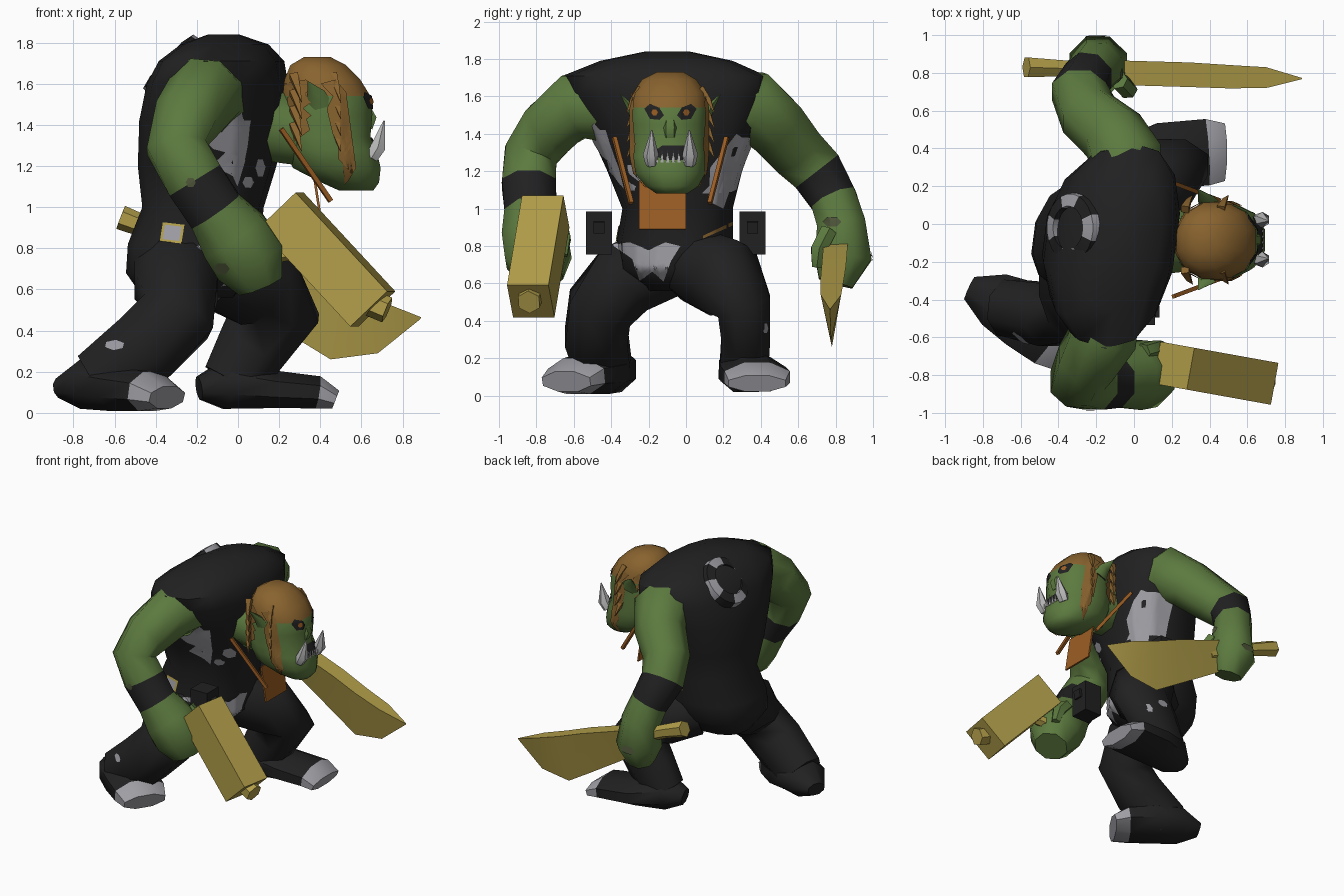
import bpy, bmesh, math
from mathutils import Vector
from mathutils.bvhtree import BVHTree

if "Cube" in bpy.data.objects:
    bpy.data.objects.remove(bpy.data.objects["Cube"])

COLOURS = {
    "black_cloth": (0.015, 0.015, 0.016), "green_skin": (0.108, 0.195, 0.05),
    "brass": (0.44, 0.34, 0.067), "hair_brown": (0.25, 0.125, 0.028),
    "grey_plate": (0.34, 0.34, 0.37), "rust_orange": (0.33, 0.11, 0.017),
    "tusk_ivory": (0.5, 0.5, 0.5), "dark_skin": (0.075, 0.09, 0.04),
}
MATS = {}
for label, rgb in COLOURS.items():
    m = bpy.data.materials.new(label)
    m.use_nodes = True
    m.diffuse_color = (*rgb, 1)
    m.node_tree.nodes["Principled BSDF"].inputs["Base Color"].default_value = (*rgb, 1)
    MATS[label] = m
X, Y, Z = Vector((1, 0, 0)), Vector((0, 1, 0)), Vector((0, 0, 1))
made = []


def finish(name, bm, mats):
    me = bpy.data.meshes.new(name)
    bm.to_mesh(me)
    bm.free()
    for label in mats:
        me.materials.append(MATS[label])
    ob = bpy.data.objects.new(name, me)
    bpy.context.scene.collection.objects.link(ob)
    made.append(ob)
    return ob


def loft(name, rings, mats, segs=None):
    """Skin a list of rings; segs gives the material slot of each segment."""
    bm = bmesh.new()
    vs = [[bm.verts.new(p) for p in r] for r in rings]
    n = len(rings[0])
    segs = segs or [0] * (len(rings) - 1)
    for i, slot in enumerate(segs):
        for j in range(n):
            k = (j + 1) % n
            bm.faces.new((vs[i][j], vs[i][k], vs[i + 1][k], vs[i + 1][j])).material_index = slot
    bm.faces.new(vs[0][::-1]).material_index = segs[0]
    bm.faces.new(vs[-1]).material_index = segs[-1]
    bmesh.ops.recalc_face_normals(bm, faces=bm.faces)
    return finish(name, bm, mats)


def limb(name, path, mats, ref=X, sides=8, segs=None):
    """Tube along (x, y, z, radius[, second radius]) stations."""
    pts = [Vector(p[:3]) for p in path]
    rings = []
    for i, p in enumerate(path):
        t = (pts[min(i + 1, len(pts) - 1)] - pts[max(i - 1, 0)]).normalized()
        a = t.cross(ref).normalized()
        b = a.cross(t)
        angles = [math.tau * (j + 0.5) / sides for j in range(sides)]
        rings.append([pts[i] + a * p[3] * math.cos(w) + b * p[-1] * math.sin(w) for w in angles])
    return loft(name, rings, mats, segs)


def block(name, a, b, wide, deep, mat, ref=Z):
    s = math.sqrt(0.5)
    return limb(name, [(*a, wide * s, deep * s), (*b, wide * s, deep * s)], [mat], ref, 4)


def stack(name, levels, mats, sides, square, shear):
    """Body from level ovals: z, x min, x max, y min, y max."""
    def bend(c):
        return math.copysign(abs(c) ** square, c)
    rings = []
    for z, x0, x1, y0, y1 in levels:
        ring = []
        for j in range(sides):
            w = math.tau * (j + 0.5) / sides
            dy = (y1 - y0) / 2 * bend(math.sin(w))
            ring.append(((x0 + x1) / 2 + (x1 - x0) / 2 * bend(math.cos(w)) + shear * dy, (y0 + y1) / 2 + dy, z))
        rings.append(ring)
    return loft(name, rings, mats)


def patch(name, outline, ray, mat, *targets, lift=0.007):
    """Thin painted plate: a flat outline dropped along a ray on to surfaces."""
    ray = Vector(ray)
    u = Y if ray.x else X
    trees = [BVHTree.FromPolygons([w.co for w in t.data.vertices], [tuple(p.vertices) for p in t.data.polygons])
             for t in targets]
    bm = bmesh.new()
    bm.faces.new([bm.verts.new(u * a + Z * b - ray * 4) for a, b in outline])
    bmesh.ops.triangulate(bm, faces=bm.faces)
    bmesh.ops.subdivide_edges(bm, edges=bm.edges[:], cuts=7, use_grid_fill=True)
    missed = []
    for w in bm.verts:
        hits = [h for h in (t.ray_cast(w.co, ray)[0] for t in trees) if h]
        if hits:
            w.co = min(hits, key=ray.dot) - ray * lift
        else:
            missed.append(w)
    bmesh.ops.delete(bm, geom=missed, context="VERTS")
    bmesh.ops.recalc_face_normals(bm, faces=bm.faces)
    if sum(f.normal.dot(ray) for f in bm.faces) > 0:
        bmesh.ops.reverse_faces(bm, faces=bm.faces)
    return finish(name, bm, [mat])


def blob(cx, cy, rx, ry, n=6, turn=0.0):
    return [(cx + rx * math.cos(math.tau * i / n + turn), cy + ry * math.sin(math.tau * i / n + turn)) for i in range(n)]


FRONT, FROM_RIGHT, FROM_LEFT = (-1, 0, 0), (0, 1, 0), (0, -1, 0)

# Torso
torso = stack("torso", [
    (0.56, -0.46, -0.02, -0.22, 0.1), (0.68, -0.54, 0.1, -0.36, 0.21),
    (0.82, -0.53, 0.1, -0.37, 0.25), (1.0, -0.46, 0.12, -0.34, 0.25),
    (1.2, -0.48, 0.18, -0.42, 0.3), (1.42, -0.47, 0.22, -0.52, 0.38),
    (1.6, -0.43, 0.23, -0.63, 0.43), (1.71, -0.37, 0.21, -0.66, 0.43),
    (1.79, -0.27, 0.14, -0.46, 0.25), (1.84, -0.14, 0.0, -0.22, 0.02)], ["black_cloth"], 14, 0.82, 0.13)

# Arms with black wrist bands
SKIN = ["green_skin", "black_cloth"]
left_arm = limb("left_arm", [
    (-0.05, 0.2, 1.55, 0.2), (-0.04, 0.36, 1.55, 0.2), (-0.11, 0.47, 1.45, 0.18),
    (-0.24, 0.58, 1.32, 0.165), (-0.29, 0.7, 1.2, 0.155), (-0.24, 0.79, 1.05, 0.135),
    (-0.2, 0.83, 0.92, 0.14), (-0.19, 0.84, 0.74, 0.165), (-0.18, 0.8, 0.6, 0.1)],
    SKIN, segs=[0, 0, 0, 0, 1, 0, 0, 0])
right_arm = limb("right_arm", [
    (-0.15, -0.42, 1.54, 0.2), (-0.16, -0.59, 1.55, 0.19), (-0.25, -0.73, 1.43, 0.17),
    (-0.3, -0.83, 1.29, 0.155), (-0.21, -0.84, 1.13, 0.155), (-0.11, -0.83, 0.98, 0.15),
    (-0.02, -0.81, 0.86, 0.185), (0.06, -0.79, 0.74, 0.19), (0.11, -0.77, 0.62, 0.12)],
    SKIN, segs=[0, 0, 0, 0, 1, 0, 0, 0])
limb("left_thumb", [(-0.08, 0.76, 0.88, 0.05), (-0.03, 0.71, 0.78, 0.05), (-0.05, 0.7, 0.69, 0.03)], SKIN, sides=6)
limb("right_thumb", [(0.05, -0.68, 0.92, 0.05), (0.13, -0.66, 0.84, 0.05), (0.16, -0.66, 0.75, 0.03)], SKIN, sides=6)

# Legs and boots
right_leg = limb("right_leg", [
    (-0.3, -0.12, 0.72, 0.22), (-0.3, -0.33, 0.62, 0.22), (-0.3, -0.46, 0.47, 0.2, 0.19),
    (-0.45, -0.48, 0.32, 0.2, 0.18), (-0.67, -0.44, 0.15, 0.18, 0.16)], ["black_cloth"], Y)
left_leg = limb("left_leg", [
    (-0.12, 0.04, 0.7, 0.2), (0.1, 0.2, 0.63, 0.23), (0.18, 0.31, 0.48, 0.23, 0.16),
    (0.07, 0.32, 0.32, 0.19, 0.14), (-0.03, 0.31, 0.15, 0.16, 0.14)], ["black_cloth"], Y)
BOOT = ["black_cloth", "grey_plate"]
limb("right_boot", [
    (-0.87, -0.34, 0.12, 0.07, 0.05), (-0.74, -0.4, 0.14, 0.16, 0.13), (-0.58, -0.48, 0.12, 0.2, 0.12),
    (-0.43, -0.585, 0.105, 0.195, 0.105), (-0.345, -0.64, 0.075, 0.165, 0.06)], BOOT, Z, 8, [0, 0, 0, 1])
limb("left_boot", [
    (-0.19, 0.28, 0.12, 0.07, 0.06), (-0.06, 0.31, 0.14, 0.15, 0.13), (0.15, 0.36, 0.115, 0.19, 0.1),
    (0.385, 0.38, 0.1, 0.19, 0.085), (0.475, 0.38, 0.065, 0.165, 0.05)], BOOT, Z, 8, [0, 0, 0, 1])

# Neck and head, with hair on the upper faces
limb("neck", [(0.05, -0.09, 1.42, 0.2), (0.3, -0.09, 1.36, 0.17)], SKIN, Z)
head = stack("head", [
    (1.08, 0.49, 0.66, -0.16, 0.01), (1.12, 0.4, 0.69, -0.22, 0.07), (1.19, 0.26, 0.7, -0.28, 0.11),
    (1.28, 0.22, 0.68, -0.3, 0.12), (1.34, 0.21, 0.65, -0.3, 0.12), (1.45, 0.21, 0.66, -0.3, 0.12),
    (1.54, 0.21, 0.65, -0.3, 0.12), (1.62, 0.22, 0.6, -0.29, 0.11), (1.69, 0.25, 0.53, -0.24, 0.06),
    (1.73, 0.32, 0.45, -0.16, -0.01)], ["green_skin", "hair_brown"], 12, 0.92, 0)
for f in head.data.polygons:
    f.material_index = int(f.center.z > 1.56)
limb("nose", [(0.6, -0.085, 1.51, 0.03), (0.635, -0.085, 1.43, 0.045), (0.62, -0.085, 1.39, 0.04)], SKIN, Y, 6)
patch("mouth", blob(-0.07, 1.3, 0.11, 0.045), FRONT, "black_cloth", head)

# Paired face parts, mirrored about the middle of the head
for side, s in (("left", 1), ("right", -1)):
    def at(y):
        return -0.083 + s * y
    socket = [(at(0.035), 1.5), (at(0.06), 1.475), (at(0.11), 1.48), (at(0.14), 1.535), (at(0.11), 1.56), (at(0.06), 1.54)]
    patch(side + "_eye_socket", socket, FRONT, "black_cloth", head)
    patch(side + "_eye", blob(at(0.085), 1.515, 0.018, 0.018), FRONT, "rust_orange", head, lift=0.013)
    limb(side + "_tusk", [(0.65, at(0.1), 1.24, 0.035), (0.68, at(0.105), 1.29, 0.042),
                          (0.71, at(0.1), 1.42, 0.004)], ["tusk_ivory"], Y, 6)
    for k in range(3):
        y = at(0.015 + 0.03 * k)
        limb(f"{side}_tooth_{k}", [(0.675, y, 1.25, 0.012), (0.69, y, 1.31, 0.002)], ["tusk_ivory"], Y, 4)
    limb(side + "_ear", [(0.4, at(0.19), 1.49, 0.03, 0.06), (0.38, at(0.22), 1.55, 0.02, 0.045),
                         (0.34, at(0.265), 1.61, 0.003)], SKIN, X, 6)
    # Jagged locks of hair down the cheek and behind the ear
    for name, top, low, w in (("cheek_lock", (0.46, 1.6), (0.55, 1.11), 0.034), ("back_lock", (0.3, 1.6), (0.31, 1.32), 0.05)):
        edge_a, edge_b = [], []
        for i in range(9):
            t = i / 8
            x, z = top[0] + (low[0] - top[0]) * t, top[1] + (low[1] - top[1]) * t
            x += 0.022 if i % 2 else -0.022
            half = w * (1.05 - 0.75 * t)
            edge_a.append((x - half, z))
            edge_b.append((x + half, z + 0.02))
        patch(f"{side}_{name}", edge_a + edge_b[::-1], (0, -s, 0), "hair_brown", head, lift=0.009)
    for x, row in ((0.27, "back"), (0.46, "cheek")):
        for k in range(4):
            z = 1.64 - 0.08 * k
            limb(f"{side}_{row}_spike_{k}", [(x, at(0.16), z, 0.03), (x + 0.02, at(0.205), z - 0.06, 0.018),
                                             (x + 0.04, at(0.235), z - 0.13, 0.002)], ["hair_brown"], X, 4)
    # Collar sticks and belt pouches
    block(side + "_collar_stick", (0.21, at(0.3), 1.38), (0.45, at(0.21), 1.03), 0.022, 0.022, "rust_orange")
    y = 0.355 if s > 0 else -0.465
    block(side + "_pouch", (0.04, y, 0.755), (0.04, y, 0.985), 0.14, 0.14, "black_cloth", X)
    block(side + "_pouch_clasp", (0.115, y, 0.87), (0.125, y, 0.93), 0.06, 0.02, "black_cloth", X)

# Throat flap
block("throat_flap", (0.37, -0.125, 1.15), (0.41, -0.125, 0.89), 0.25, 0.012, "rust_orange", X)

# Grey worn plates on the clothes
patch("left_chest_panel", [(0.12, 1.04), (0.2, 1.0), (0.27, 1.2), (0.33, 1.36), (0.27, 1.4), (0.13, 1.22)], FRONT, "grey_plate", torso)
patch("left_side_panel", [(-0.06, 1.1), (0.14, 1.08), (0.16, 1.38), (-0.06, 1.38)], FROM_LEFT, "grey_plate", torso)
patch("right_chest_panel", [(-0.47, 1.42), (-0.41, 1.2), (-0.33, 1.1), (-0.36, 1.22), (-0.43, 1.42)], FRONT, "grey_plate", torso)
patch("right_side_panel", [(-0.2, 1.36), (-0.12, 1.28), (0.03, 1.24), (0.04, 1.38), (0.01, 1.5), (-0.02, 1.4)], FROM_RIGHT, "grey_plate", torso)
patch("right_side_scuff", blob(0.05, 1.12, 0.03, 0.03), FROM_RIGHT, "grey_plate", torso)
patch("right_front_scuff", blob(0.11, 1.19, 0.025, 0.05), FROM_RIGHT, "grey_plate", torso)
patch("loin_plate", [(-0.4, 0.81), (-0.29, 0.73), (-0.25, 0.61), (-0.18, 0.66), (-0.12, 0.61), (-0.08, 0.72),
                     (-0.03, 0.8), (-0.11, 0.82), (-0.2, 0.78), (-0.3, 0.82)], FRONT, "grey_plate", torso, right_leg, left_leg)
patch("belt_strap", [(0.09, 0.84), (0.25, 0.91), (0.25, 0.93), (0.09, 0.855)], FRONT, "hair_brown", torso)
patch("hip_badge_rim", blob(-0.32, 0.875, 0.075, 0.065, 4, 0.65), FROM_RIGHT, "brass", torso, right_leg)
patch("hip_badge", blob(-0.32, 0.875, 0.058, 0.05, 4, 0.65), FROM_RIGHT, "grey_plate", torso, right_leg, lift=0.013)
patch("right_shin_scuff", blob(-0.6, 0.33, 0.05, 0.025, 6, 0.4), FROM_RIGHT, "grey_plate", right_leg)
patch("left_shin_scuff", blob(0.425, 0.36, 0.015, 0.03), FRONT, "grey_plate", left_leg)
patch("left_calf_scuff", blob(0.12, 0.42, 0.045, 0.025, 6, -0.4), FROM_LEFT, "grey_plate", left_leg)
patch("right_arm_mark", blob(-0.23, 1.12, 0.025, 0.025), FROM_RIGHT, "dark_skin", right_arm)
patch("right_fist_mark", blob(-0.08, 0.7, 0.04, 0.03), FROM_RIGHT, "dark_skin", right_arm)
patch("left_fist_mark", blob(0.78, 0.93, 0.05, 0.03), FRONT, "dark_skin", left_arm)
patch("left_knuckle_mark", blob(-0.2, 0.75, 0.06, 0.03), FROM_LEFT, "dark_skin", left_arm)

# Ring badge on the upper back, in alternating grey and black blocks
centre, up = Vector((-0.325, -0.02, 1.695)), Vector((0.68, 0, 0.73))
out = up.cross(Y)
bm = bmesh.new()
N = 24
rows = []
for i in range(N):
    w = math.tau * (i + 0.5) / N
    d = up * math.cos(w) + Y * math.sin(w)
    rows.append([bm.verts.new(centre + d * r + out * h) for r, h in ((0.105, -0.07), (0.115, 0.035), (0.18, 0.02), (0.195, -0.07))])
for i in range(N):
    a, b = rows[i], rows[(i + 1) % N]
    for j in range(4):
        k = (j + 1) % 4
        bm.faces.new((a[j], a[k], b[k], b[j])).material_index = int(i % 6 in (4, 5, 0))
bmesh.ops.recalc_face_normals(bm, faces=bm.faces)
finish("back_ring_badge", bm, ["black_cloth", "grey_plate"])

# Hammer in the right hand
block("hammer_head", (0.21, -0.75, 0.985), (0.655, -0.83, 0.505), 0.225, 0.25, "brass")
limb("hammer_knob", [(0.63, -0.825, 0.54, 0.065), (0.725, -0.84, 0.5, 0.065)], ["brass"], Z, 6)
limb("hammer_handle", [(-0.04, -0.7, 0.73, 0.04), (0.36, -0.78, 0.8, 0.04)], ["brass"], Z, 6)

# Cleaver in the left hand: thick spine, sharp lower edge
blade = []
for spine, edge, y, t in (((-0.05, 0.81), (-0.1, 0.6), 0.8, 0.065), ((0.3, 0.69), (0.27, 0.37), 0.79, 0.065),
                          ((0.5, 0.61), (0.45, 0.26), 0.78, 0.062), ((0.7, 0.54), (0.68, 0.29), 0.775, 0.055),
                          ((0.89, 0.465), (0.885, 0.455), 0.77, 0.003)):
    blade.append([(spine[0], y - t, spine[1]), (spine[0], y + t, spine[1]), (edge[0], y, edge[1])])
loft("cleaver_blade", blade, ["brass"])
limb("cleaver_handle", [(-0.57, 0.83, 0.95, 0.06), (-0.4, 0.825, 0.885, 0.05), (0.0, 0.8, 0.7, 0.05)], ["brass"], Z, 6)

# Smooth shading with sharp edges kept
bpy.ops.object.select_all(action="DESELECT")
for ob in made:
    ob.select_set(True)
bpy.context.view_layer.objects.active = torso
bpy.ops.object.shade_smooth_by_angle(angle=math.radians(55))
